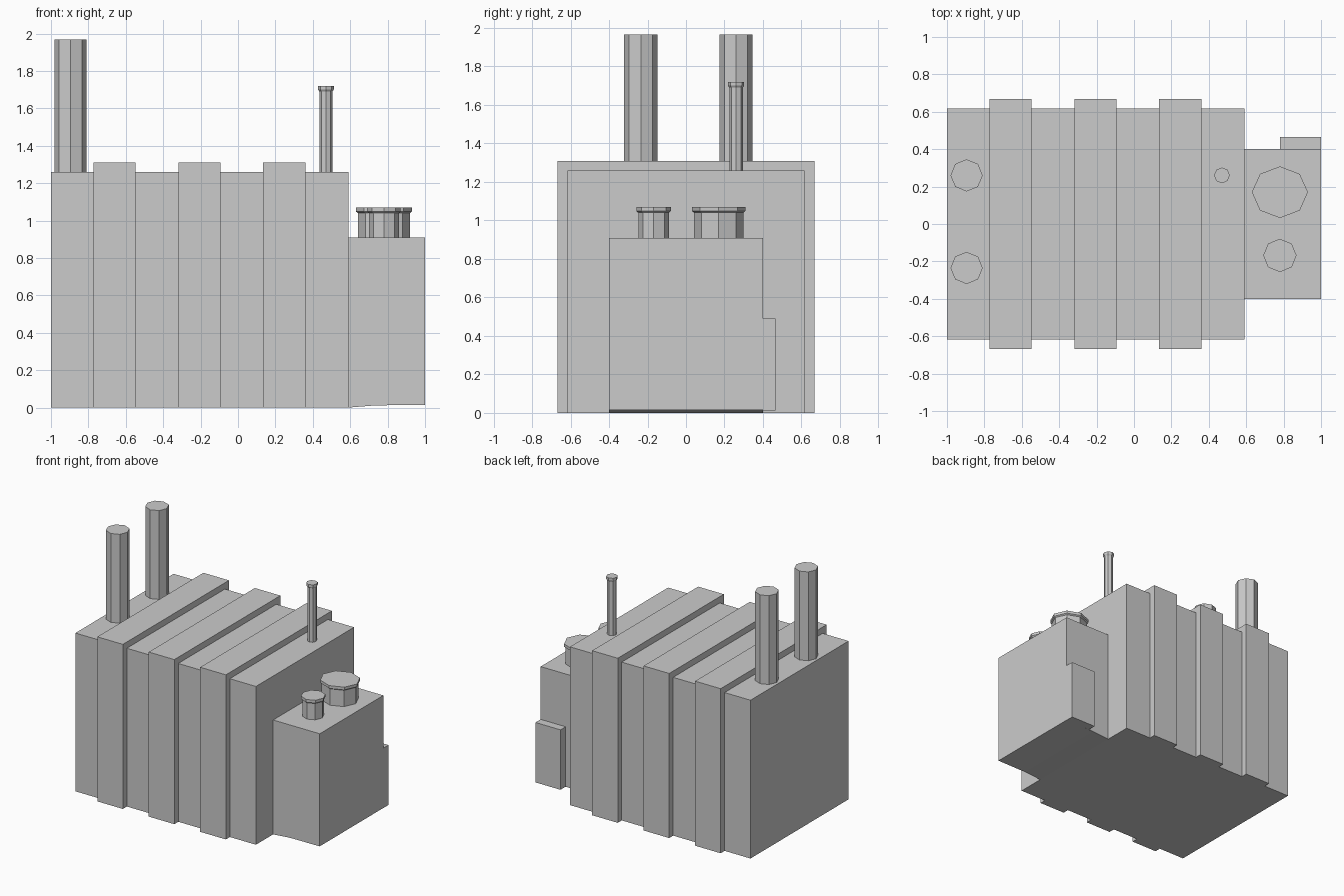
import bpy, bmesh
from math import cos, sin, tau

if "Cube" in bpy.data.objects:
    bpy.data.objects.remove(bpy.data.objects["Cube"])


def loft(name, rings, cap_start=True, cap_end=True):
    """Skin a list of equal-sized vertex rings into one flat-shaded mesh."""
    bm = bmesh.new()
    loops = [[bm.verts.new(p) for p in ring] for ring in rings]
    n = len(loops[0])
    for a, b in zip(loops, loops[1:]):
        for i in range(n):
            j = (i + 1) % n
            bm.faces.new((a[i], a[j], b[j], b[i]))
    if cap_start:
        bm.faces.new(loops[0][::-1])
    if cap_end:
        bm.faces.new(loops[-1])
    bmesh.ops.recalc_face_normals(bm, faces=bm.faces)
    mesh = bpy.data.meshes.new(name)
    bm.to_mesh(mesh)
    bm.free()
    obj = bpy.data.objects.new(name, mesh)
    bpy.context.collection.objects.link(obj)
    return obj


def section(x, y0, y1, z0, z1):
    """Rectangular cross-section at a given x."""
    return [(x, y0, z0), (x, y1, z0), (x, y1, z1), (x, y0, z1)]


def tube(name, x, y, profile, squash=1.0):
    """Eight-sided tube from (radius, z) pairs; its base sits on another part."""
    rings = [[(x + r * cos(tau * i / 8), y + squash * r * sin(tau * i / 8), z)
              for i in range(8)] for r, z in profile]
    return loft(name, rings, cap_start=False)


# Ribbed main body: alternating low and raised bands along x
stations = [-1.0, -0.772, -0.547, -0.319, -0.094, 0.134, 0.36, 0.59]
rings = []
for i, (x0, x1) in enumerate(zip(stations, stations[1:])):
    half, top = (0.667, 1.31) if i % 2 else (0.617, 1.26)
    rings += [section(x, -half, half, 0, top) for x in (x0, x1)]
loft("ribbed_body", rings)

# Lower end housing with a slightly rising underside
loft("end_housing", [section(x, -0.4, 0.4, z, 0.91)
                     for x, z in ((0.59, 0), (0.74, 0.012), (1.0, 0.014))],
     cap_start=False)

# Small box on the back of the housing
loft("side_box", [section(x, 0.4, 0.465, 0.013, 0.49) for x in (0.78, 1.0)])

# Tall stacks
for side, y in (("back", 0.26), ("front", -0.235)):
    tube(f"{side}_stack", -0.895, y, [(0.086, 1.26), (0.086, 1.967)])

# Thin vent pipe with lip
tube("vent_pipe", 0.47, 0.26,
     [(0.035, 1.26), (0.035, 1.69), (0.042, 1.70), (0.042, 1.72)])

# Filler caps on the housing
tube("large_cap", 0.78, 0.17,
     [(0.139, 0.91), (0.139, 1.04), (0.15, 1.048), (0.15, 1.07)], squash=0.92)
tube("small_cap", 0.78, -0.168,
     [(0.08, 0.91), (0.08, 1.04), (0.089, 1.048), (0.089, 1.07)])
